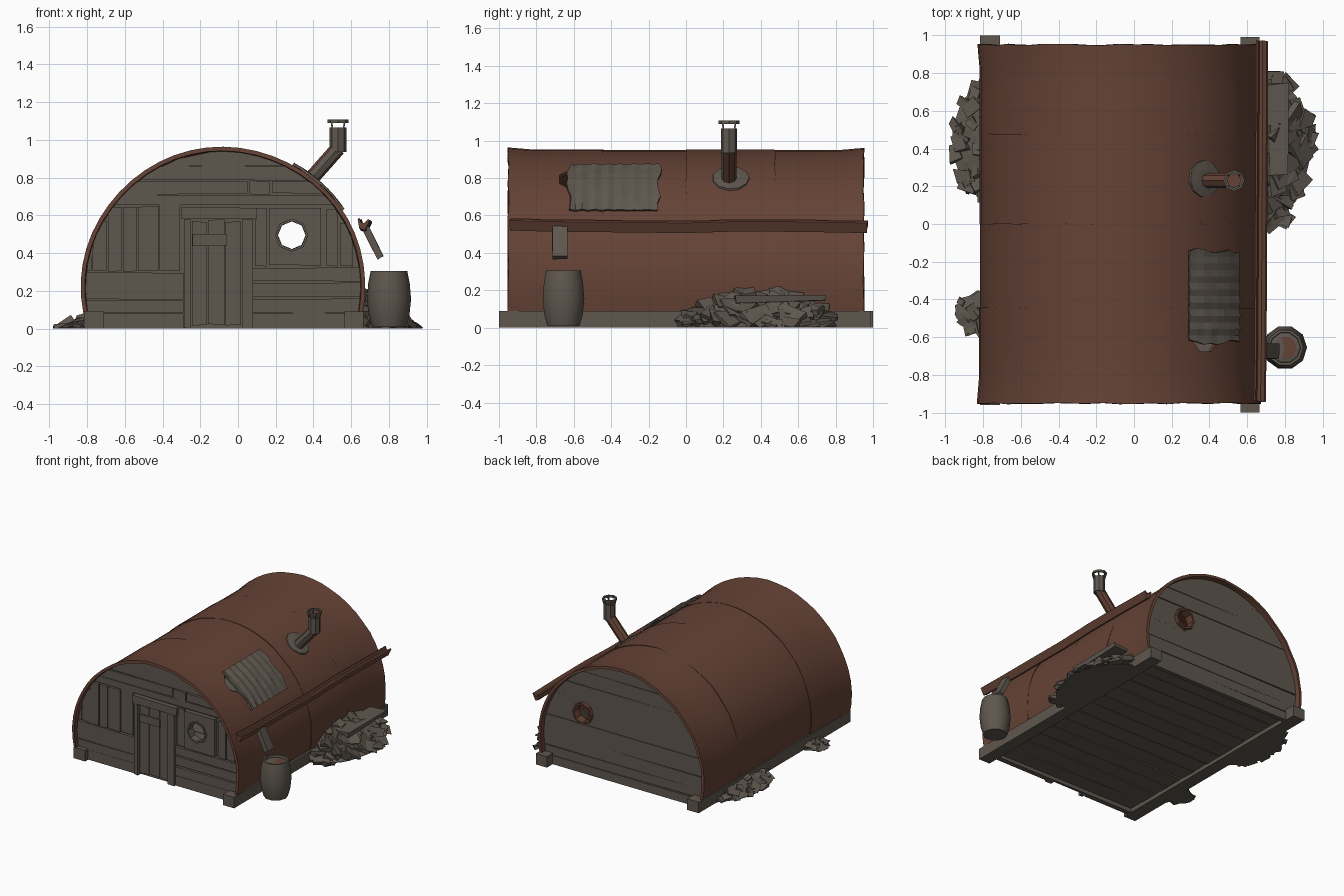
import bpy, bmesh, math, random
from mathutils import Vector, Matrix, Euler

if "Cube" in bpy.data.objects:
    bpy.data.objects.remove(bpy.data.objects["Cube"])

random.seed(4)
CX, CZ, R = -0.078, 0.218, 0.735      # arch centre and radius


def mat(name, c):
    m = bpy.data.materials.new(name)
    m.diffuse_color = (*c, 1)
    m.use_nodes = True
    m.node_tree.nodes["Principled BSDF"].inputs["Base Color"].default_value = m.diffuse_color
    return m


RUST = mat("rusty_metal", (0.130, 0.055, 0.036))
GREY = mat("weathered_grey", (0.113, 0.095, 0.077))


def finish(name, bm, m, recalc=True, smooth=False):
    if recalc:
        bmesh.ops.recalc_face_normals(bm, faces=bm.faces[:])
    for f in bm.faces:
        f.smooth = smooth
    for e in bm.edges:      # keep real corners sharp
        e.smooth = len(e.link_faces) == 2 and e.calc_face_angle(0) < 0.7
    me = bpy.data.meshes.new(name)
    bm.to_mesh(me)
    bm.free()
    me.materials.append(m)
    o = bpy.data.objects.new(name, me)
    bpy.context.collection.objects.link(o)
    return o


def apply(o, kind, **kw):
    md = o.modifiers.new("m", kind)
    for k, v in kw.items():
        setattr(md, k, v)
    bpy.context.view_layer.objects.active = o
    bpy.ops.object.modifier_apply(modifier=md.name)


def jit(a):
    return random.uniform(-a, a)


def box(name, lo, hi, m, j=0.0):
    bm = bmesh.new()
    bmesh.ops.create_cube(bm, size=1)
    for v in bm.verts:
        v.co = Vector([(lo[i] + hi[i]) / 2 + v.co[i] * (hi[i] - lo[i]) + jit(j) for i in range(3)])
    return finish(name, bm, m)


def lathe(name, prof, n, m, mtx=Matrix(), smooth=False):
    bm = bmesh.new()
    rows = [[bm.verts.new(mtx @ Vector((r * math.cos(2 * math.pi * i / n), r * math.sin(2 * math.pi * i / n), z)))
             for i in range(n)] for r, z in prof]
    for a, b in zip(rows, rows[1:]):
        for i in range(n):
            bm.faces.new((a[i], a[(i + 1) % n], b[(i + 1) % n], b[i]))
    bmesh.ops.remove_doubles(bm, verts=bm.verts[:], dist=1e-4)
    return finish(name, bm, m, True, smooth)


def tube(name, p0, p1, r, m, n=8, wall=0.008):
    p0, p1 = Vector(p0), Vector(p1)
    L = (p1 - p0).length
    mtx = Matrix.Translation(p0) @ (p1 - p0).to_track_quat('Z', 'Y').to_matrix().to_4x4()
    return lathe(name, [(r, 0), (r, L), (r - wall, L), (r - wall, 0), (r, 0)], n, m, mtx)


def arc_sheet(name, a0, a1, na, ys, rad, thick, m, ragged=0.0, smooth=True):
    bm = bmesh.new()
    g = []
    for i in range(na + 1):
        a = a0 + (a1 - a0) * i / na
        row = []
        for k, y in enumerate(ys):
            r = rad(a, y)
            e = jit(ragged) if k in (0, len(ys) - 1) else 0
            row.append(bm.verts.new((CX + r * 1.012 * math.cos(a), y + e, CZ + r * math.sin(a))))
        g.append(row)
    for i in range(na):
        for k in range(len(ys) - 1):
            bm.faces.new((g[i][k], g[i][k + 1], g[i + 1][k + 1], g[i + 1][k]))
    o = finish(name, bm, m, False, smooth)
    for e in o.data.edges:
        e.use_edge_sharp = False
    apply(o, 'SOLIDIFY', thickness=thick, offset=-1)
    bpy.ops.object.select_all(action='DESELECT')
    o.select_set(True)
    if smooth:
        bpy.ops.object.shade_smooth_by_angle(angle=0.6)
    return o


def radial(a, y, r):
    """Point on the arch and the outward direction there."""
    d = Vector((math.cos(a), 0, math.sin(a)))
    return Vector((CX, y, CZ)) + d * r, d


# Torn hole in the roof, mostly hidden by the patch
hp, hd = radial(0.90, -0.60, R)
hole = tube("hole_cutter", hp - hd * .1, hp + hd * .1, 0.085, RUST, 7, 0.0849)
hole.hide_render = True

# Roof: four overlapping curved sheets, flared at both ends
edges = [-0.95, -0.46, 0.0, 0.46, 0.95]
for s in range(4):
    y0, y1 = edges[s], edges[s + 1] + (0.015 if s < 3 else 0)
    off = (0.002, -0.002, 0.002, -0.001)[s]
    wob = jit(2)
    o = arc_sheet("roof_sheet", -0.19, math.pi + 0.19, 30, [y0 + (y1 - y0) * k / 4 for k in range(5)],
                  lambda a, y: R - .003 + off + 0.011 * max(0, abs(y) - 0.85) / 0.1 + 0.002 * math.sin(5 * a + wob),
                  0.022, RUST, 0.004)
    if s == 0:
        apply(o, 'BOOLEAN', operation='DIFFERENCE', object=hole, solver='EXACT')
bpy.data.objects.remove(hole)

# Corrugated roof patch
arc_sheet("roof_patch", 0.58, 1.06, 8, [-0.625 + 0.485 * k / 14 for k in range(15)],
          lambda a, y: R + 0.018 + 0.004 * math.sin(y * 88) + jit(0.003), 0.012, GREY, 0.014, False)

# Window cutter used on both end walls
WX, WZ = 0.285, 0.495
cutter = tube("window_cutter", (WX, -1.5, WZ), (WX, 1.5, WZ), 0.076, GREY, 8, 0.0759)
cutter.hide_render = True


def board(name, x0, x1, z0, z1, y0, y1, j=0.006):
    """Plank clipped to the arch."""
    n = max(2, math.ceil((z1 - z0) / 0.04))
    left, right = [], []
    for i in range(n + 1):
        z = z0 + (z1 - z0) * i / n
        d = 0.722 ** 2 - (z - CZ) ** 2
        if d <= 0:
            continue
        w = math.sqrt(d) * 1.01
        l, r = max(x0, CX - w), min(x1, CX + w)
        if r > l + 0.005:
            left.append((l, z))
            right.append((r, z))
    if len(left) < 2:
        return
    left[0] = (left[0][0], max(0, left[0][1] + jit(j)))
    right[-1] = (right[-1][0], right[-1][1] + jit(j))
    bm = bmesh.new()
    f = bm.faces.new([bm.verts.new((x, y0, z)) for x, z in right + left[::-1]])
    ext = bmesh.ops.extrude_face_region(bm, geom=[f])
    for v in ext['geom']:
        if isinstance(v, bmesh.types.BMVert):
            v.co.y = y1
    o = finish(name, bm, GREY)
    if x0 < WX + 0.08 and x1 > WX - 0.08 and z0 < WZ + 0.08 and z1 > WZ - 0.08:
        apply(o, 'BOOLEAN', operation='DIFFERENCE', object=cutter, solver='EXACT')


# Front wall: backing, then horizontal and vertical planks
board("front_wall", -0.9, 0.9, 0, 0.937, -0.9, -0.88, 0)
planks = [(-.9, -.29, 0, .08), (-.9, -.29, .085, .15), (-.9, -.29, .155, .30),
          (.08, .9, 0, .08), (.08, .9, .085, .155), (.08, .9, .17, .24), (.08, .9, .25, .32),
          (.47, .53, .33, .63), (.54, .61, .33, .60), (.09, .15, .33, .64),
          (-.9, .9, .655, .71), (-.9, .05, .715, .78), (.06, .17, .71, .785), (.18, .9, .715, .78),
          (-.9, .9, .785, .86), (-.9, .9, .865, .937)]
xs = [-.80, -.77, -.69, -.61, -.53, -.415, -.30]
planks += [(a, b - .006, .305, .70 if b == -.30 else .645) for a, b in zip(xs, xs[1:])]
for p in planks:
    board("front_plank", *p, -0.913 - random.uniform(0, 0.012), -0.895)
board("window_panel", .165, .44, .335, .64, -0.935, -0.895)
tube("front_window_ring", (WX, -0.945, WZ), (WX, -0.89, WZ), 0.088, GREY, 8, 0.013)

# Door, frame and brace
for x0, x1, z1 in ((-.245, -.165, .57), (-.16, -.07, .575), (-.065, .015, .565)):
    board("door_plank", x0, x1, .02, z1, -0.915, -0.89)
board("door_brace", -.24, -.06, .44, .50, -0.928, -0.9, .01)
for p in ((-.285, -.25, 0, .58), (.02, .08, 0, .58), (-.30, .10, .58, .645)):
    board("door_frame", *p, -0.938, -0.89)

# Back wall with planks and a rusty porthole ring
board("back_wall", -0.9, 0.9, 0, 0.937, 0.88, 0.9, 0)
zs = [0.0, .07, .15, .25, .40, .60, .72, .83, .937]
for a, b in zip(zs, zs[1:]):
    board("back_plank", -0.9, 0.9, a, b - .003, 0.895, 0.910 + random.uniform(0, 0.006))
tube("back_window_ring", (WX, 0.87, WZ), (WX, 0.94, WZ), 0.088, RUST, 8, 0.015)
bpy.data.objects.remove(cutter)

# Base beams and floor planks
box("left_beam", (-0.815, -0.96, 0), (-0.71, 1.0, 0.09), GREY)
box("right_beam", (0.565, -1.0, 0), (0.665, 0.99, 0.09), GREY)
for k in range(12):
    y = -0.89 + k * 0.148
    box("floor_plank", (-0.72, y, 0.03), (0.575, y + 0.142, 0.055), GREY, 0.004)

# Chimney: roof flange, bent pipe (sooty grey on its front side), open cap
fp, fd = radial(0.91, 0.24, R - 0.008)
fm = Matrix.Translation(fp) @ fd.to_track_quat('Z', 'Y').to_matrix().to_4x4()
lathe("chimney_flange", [(0, 0), (.102, 0), (.098, .014), (.05, .020), (0, .020)], 11, GREY, fm)
low = tube("chimney_lower_pipe", (.375, .23, .78), (.53, .23, .955), .040, RUST)
low.data.materials.append(GREY)
for f in low.data.polygons:
    f.material_index = int(f.normal.y < -0.5)
tube("chimney_upper_pipe", (.53, .23, .935), (.53, .23, 1.065), .044, GREY)
lathe("chimney_inside", [(.037, .99), (0, .99)], 8, RUST, Matrix.Translation((.53, .23, 0)))
tube("chimney_cap_ring", (.53, .23, 1.09), (.53, .23, 1.107), .056, GREY, 8, .012)
for k in range(4):
    a = math.pi / 4 + k * math.pi / 2
    c, s = math.cos(a), math.sin(a)
    tube("cap_strut", (.53 + .038 * c, .23 + .038 * s, 1.05), (.53 + .05 * c, .23 + .05 * s, 1.095), .006, GREY, 4, .005)

# Sagging gutter: shallow channel swept along the roof side
prof = [(-.03, .025), (-.022, -.022), (.008, -.036), (.034, .018), (.026, .026), (.006, .004), (-.012, .006), (-.02, .03)]
path = [(-.94, .664, .556), (-.7, .668, .549), (-.35, .67, .546), (0, .672, .542),
        (.3, .674, .551), (.65, .676, .548), (.97, .676, .542)]
bm = bmesh.new()
rows = [[bm.verts.new((x + px, y + jit(.004), z + pz)) for px, pz in prof] for y, x, z in path]
for a, b in zip(rows, rows[1:]):
    for i in range(8):
        bm.faces.new((a[i], a[(i + 1) % 8], b[(i + 1) % 8], b[i]))
bm.faces.new(rows[0])
bm.faces.new(rows[-1])
finish("gutter", bm, RUST)

# Broken downspout
spout = box("downspout", (-.018, -.04, -.09), (.018, .04, .09), GREY, .003)
spout.matrix_world = Matrix.Translation((.715, -.675, .455)) @ Euler((0, math.radians(-27), 0)).to_matrix().to_4x4()

# Rain barrel with a partly rusted lid
bt = Matrix.Translation((.80, -.655, 0))
lathe("barrel", [(0, .008), (.09, .008), (.108, .07), (.117, .155), (.11, .24), (.097, .305), (.083, .305), (.08, .28)],
      10, GREY, bt, True)
lid = lathe("barrel_lid", [(.082, .285), (.06, .29), (0, .29)], 10, GREY, bt)
lid.data.materials.append(RUST)
for f in lid.data.polygons:
    f.material_index = int(len(f.vertices) == 3 and f.center.x > .78)


# Rubble: closed mound sloping away from the wall, covered with broken slabs
def pile(name, wall, cy, rx, ry, rz, n, size, side):
    def height(u, t):
        return rz * max(0, 1 - u) ** 1.1 * max(0, 1 - abs(t) ** 3)

    def clamp(v):
        return Vector((min(.98, max(wall, v.x * side)) * side, v.y, max(0, v.z)))
    bm = bmesh.new()
    bmesh.ops.create_grid(bm, x_segments=7, y_segments=13, size=1)
    for v in bm.verts:
        u, t = (v.co.x + 1) / 2, v.co.y
        w = u * math.sqrt(max(.1, 1 - t * t)) * .9
        v.co = clamp(Vector((side * (wall + rx * w + jit(.006)), cy + ry * .93 * t + jit(.01),
                             .004 + height(u, t) * (.85 + jit(.12)))))
    base = bmesh.ops.extrude_face_region(bm, geom=bm.faces[:])
    for v in base['geom']:
        if isinstance(v, bmesh.types.BMVert):
            v.co.z = 0
    for _ in range(n):
        t, u = jit(.9), random.uniform(.05, .92)
        w = u * math.sqrt(1 - t * t)
        p = Vector((side * (wall + rx * w), cy + ry * t, height(u, t) * .85))
        slope = math.atan2(rz, rx) * (1 - abs(t) ** 3)
        rot = Euler((jit(.25), side * slope + jit(.3), 0)).to_matrix() @ Euler((0, 0, jit(3))).to_matrix()
        s = size * random.uniform(.6, 1.3)
        for v in bmesh.ops.create_cube(bm, size=1)['verts']:
            q = Vector((v.co.x * s, v.co.y * s * .75, v.co.z * s * .28)) * (1 + jit(.25))
            v.co = clamp(p + rot @ q)
    bmesh.ops.dissolve_degenerate(bm, dist=1e-5, edges=bm.edges[:])
    finish(name, bm, GREY)


pile("right_rubble", .64, .40, .33, .43, .25, 65, .11, 1)
pile("left_rubble", .78, .44, .20, .32, .09, 28, .08, -1)
pile("small_rubble", .78, -.46, .19, .11, .055, 9, .07, -1)
box("rubble_slab", (.68, .26, .14), (.81, .74, .175), GREY, .012)
